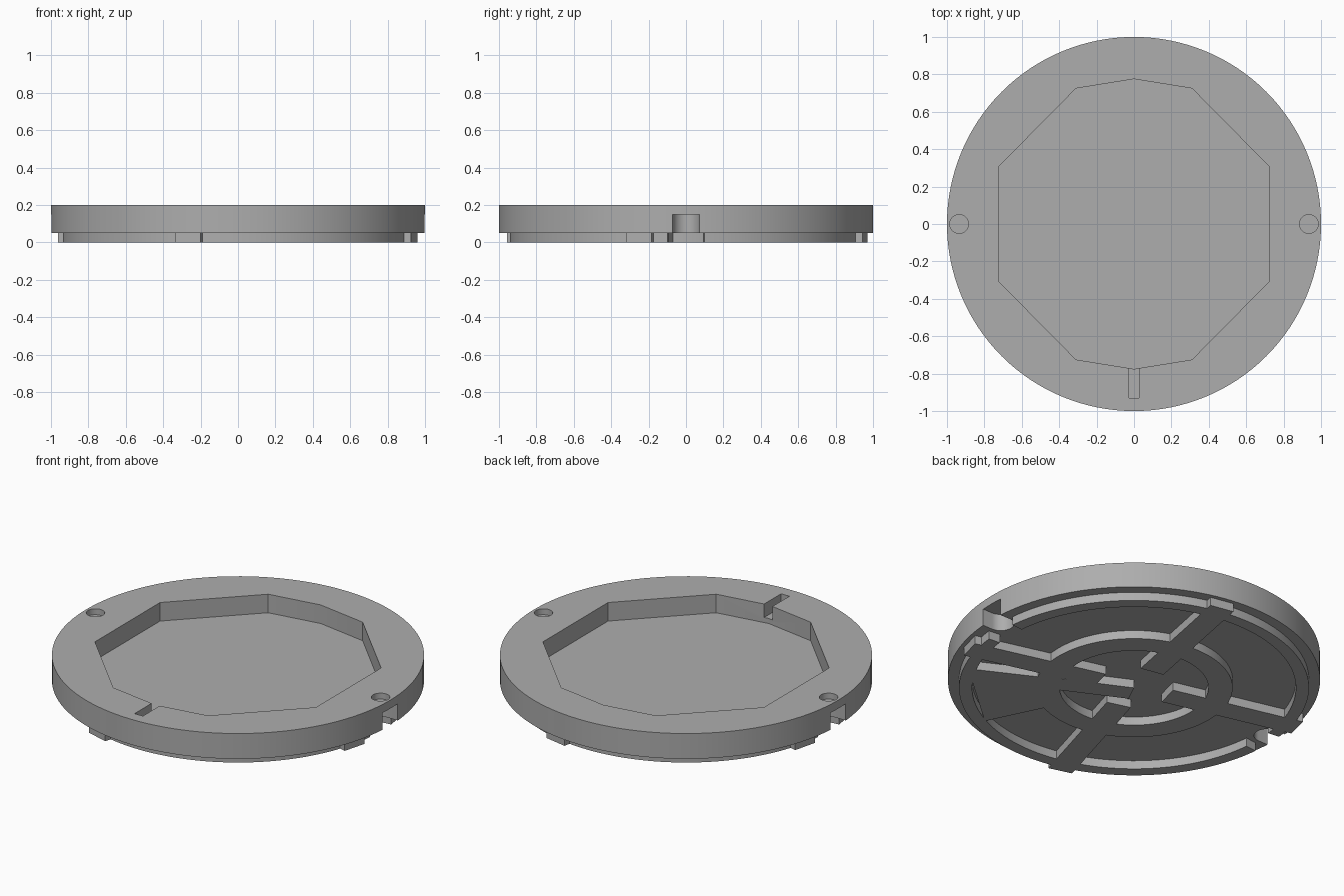
import bpy, bmesh
from math import cos, sin, radians

cube = bpy.data.objects.get("Cube")
if cube:
    bpy.data.objects.remove(cube, do_unlink=True)

grey = bpy.data.materials.new("plain_grey")
grey.use_nodes = True
colour = (0.42, 0.42, 0.42, 1)
grey.diffuse_color = colour
grey.node_tree.nodes["Principled BSDF"].inputs["Base Color"].default_value = colour


def prism(name, outline, z0, z1):
    """Extrude a flat outline between two heights."""
    bm = bmesh.new()
    face = bm.faces.new([bm.verts.new((x, y, z0)) for x, y in outline])
    up = bmesh.ops.extrude_face_region(bm, geom=[face])["geom"]
    bmesh.ops.translate(bm, vec=(0, 0, z1 - z0),
                        verts=[v for v in up if isinstance(v, bmesh.types.BMVert)])
    bmesh.ops.recalc_face_normals(bm, faces=bm.faces)
    mesh = bpy.data.meshes.new(name)
    bm.to_mesh(mesh)
    bm.free()
    mesh.materials.append(grey)
    ob = bpy.data.objects.new(name, mesh)
    bpy.context.collection.objects.link(ob)
    return ob


def arc(r, a0, a1, n):
    return [(r * cos(radians(a0 + (a1 - a0) * i / n)),
             r * sin(radians(a0 + (a1 - a0) * i / n))) for i in range(n + 1)]


def circle(r, cx=0, n=128):
    return [(cx + x, y) for x, y in arc(r, 0, 360, n)[:-1]]


def sector(r0, r1, a0, a1, n=64):
    return arc(r1, a0, a1, n) + arc(r0, a1, a0, n)


def bar(angle, r0, r1, w0, w1):
    """Radial bar running from r0 to r1, w0 to w1 across."""
    c, s = cos(radians(angle)), sin(radians(angle))
    return [(c * r - s * w, s * r + c * w)
            for r, w in ((r0, w0), (r1, w0), (r1, w1), (r0, w1))]


def combine(target, tool, operation):
    mod = target.modifiers.new("cut", "BOOLEAN")
    mod.operation, mod.solver, mod.object = operation, "EXACT", tool
    bpy.context.view_layer.objects.active = target
    bpy.ops.object.modifier_apply(modifier=mod.name)
    bpy.data.objects.remove(tool, do_unlink=True)


base = prism("round_base", circle(1), 0.05, 0.2)
RIB = (0, 0.07)

# Underside: outer rim halves, hub ring
for start in (6, 186):
    combine(base, prism("rim", sector(0.87, 0.94, start, start + 168), *RIB), "UNION")
hub = prism("hub_ring", circle(0.53), *RIB)
combine(hub, prism("hub_hole", circle(0.4), -0.1, 0.2), "DIFFERENCE")
combine(base, hub, "UNION")

# Underside: four spokes ending in outer tabs, pointer bar
for angle in (-15, 79, 166, 254):
    combine(base, prism("spoke", bar(angle, 0.2, 0.975, -0.07, 0.07), *RIB), "UNION")
combine(base, prism("pointer_bar", bar(-26, 0, 0.45, -0.12, 0), *RIB), "UNION")

# Underside: web with a slim pocket beside the rim
web = prism("web", sector(0.5, 0.9, -64, -27, 24), *RIB)
combine(web, prism("web_pocket", arc(0.87, -62, -36, 20), -0.1, 0.2), "DIFFERENCE")
combine(base, web, "UNION")

# Top: ten-sided recess with a small front slot
half = [(0, 0.775), (0.31, 0.725), (0.725, 0.305)]
right = half + [(x, -y) for x, y in reversed(half)]
outline = right + [(-x, y) for x, y in reversed(right[1:-1])]
combine(base, prism("recess", outline, 0.09, 0.3), "DIFFERENCE")
combine(base, prism("slot", bar(-90, 0.7, 0.93, -0.027, 0.027), 0.12, 0.3), "DIFFERENCE")

# Side sockets: blind hole above, open-sided bore below
for side in (-1, 1):
    x = 0.935 * side
    combine(base, prism("hole", circle(0.05, x, 32), 0.165, 0.3), "DIFFERENCE")
    combine(base, prism("bore", circle(0.072, x, 48), -0.1, 0.15), "DIFFERENCE")
    gate = [(x, -0.072), (1.1 * side, -0.072), (1.1 * side, 0.072), (x, 0.072)]
    combine(base, prism("bore_opening", gate, -0.1, 0.15), "DIFFERENCE")

bpy.ops.object.select_all(action="DESELECT")
base.select_set(True)
bpy.context.view_layer.objects.active = base
bpy.ops.object.shade_smooth_by_angle(angle=radians(25))
